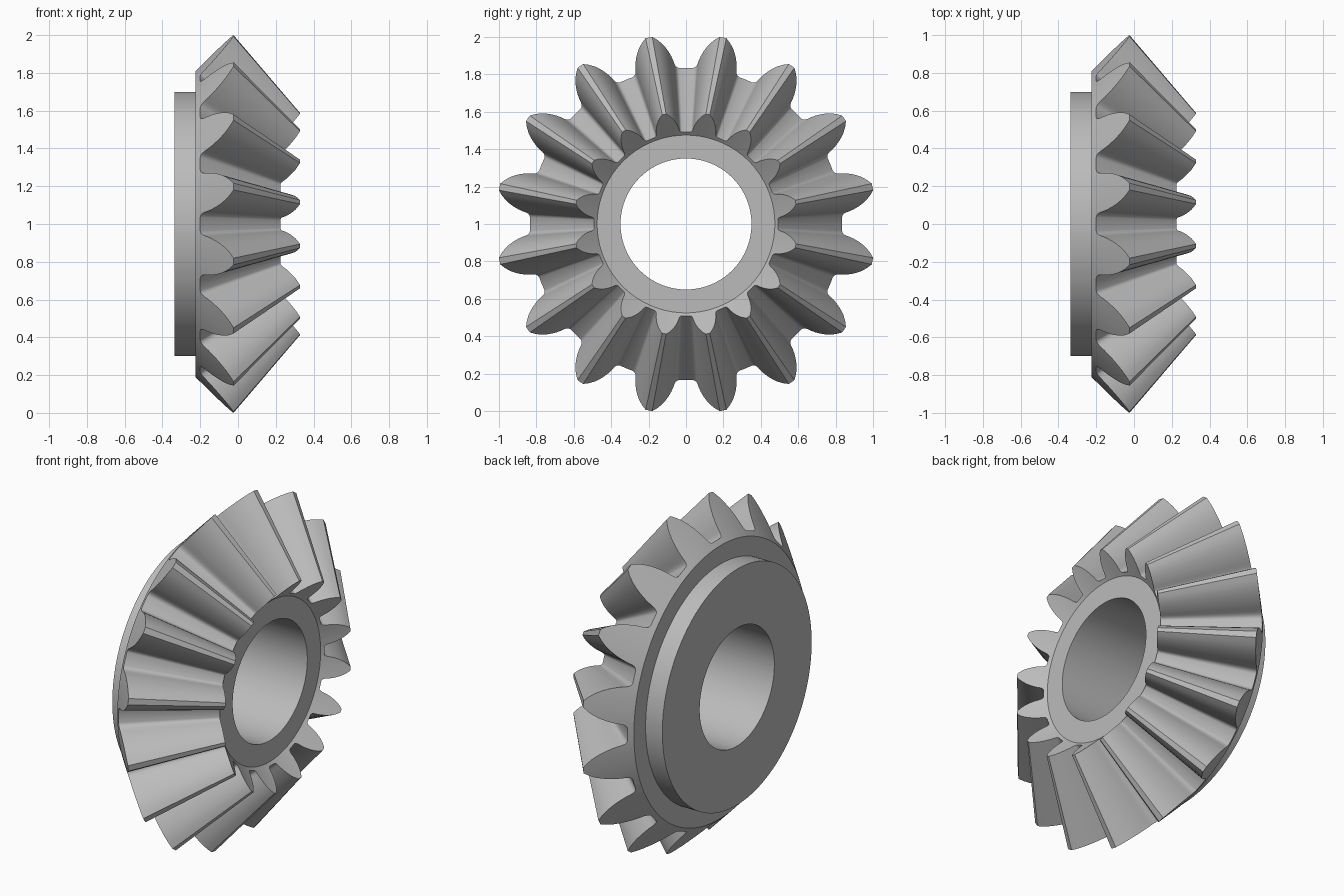
import bpy, bmesh
from math import sin, cos, pi

cube = bpy.data.objects.get("Cube")
if cube:
    bpy.data.objects.remove(cube, do_unlink=True)

steel = bpy.data.materials.new("grey steel")
steel.use_nodes = True
colour = (0.5, 0.5, 0.5, 1)
steel.diffuse_color = colour
steel.node_tree.nodes["Principled BSDF"].inputs["Base Color"].default_value = colour

TEETH = 16
APEX = 0.83          # x where all tooth lines meet
INNER = 0.588        # scale of the small tooth end about the apex
ROOT_R, ROOT_X = 0.835, -0.2

# Half tooth: (radius, half width) from root fillet to tip
half = [(0.835, 0.128), (0.838, 0.118), (0.846, 0.110), (0.860, 0.106),
        (0.880, 0.103), (0.900, 0.098), (0.925, 0.089), (0.950, 0.077),
        (0.975, 0.061), (0.997, 0.041), (1.0163, 0.018)]
tooth = [(r, -w / r) for r, w in half] + [(r, w / r) for r, w in reversed(half)]
tooth.append((ROOT_R, pi / TEETH))   # middle of the gap

# Full outline as (radius, angle)
outline = [(r, a + (i + 0.5) * 2 * pi / TEETH) for i in range(TEETH) for r, a in tooth]


def circle(x, radius):
    return [(x, radius, a) for _, a in outline]


def tooth_end(scale):
    """Tooth outline laid on the back cone and scaled towards the apex."""
    ring = []
    for r, a in outline:
        x = ROOT_X + (r - ROOT_R) * 0.973
        ring.append((APEX + (x - APEX) * scale, r * scale, a))
    return ring


# Rings run from the front bore edge, over the teeth, to the back bore edge
rings = [circle(0.21, 0.35), circle(0.21, 0.475),
         tooth_end(INNER), tooth_end(1),
         circle(-0.225, 0.81), circle(-0.225, 0.70),
         circle(-0.335, 0.70), circle(-0.335, 0.35)]

bm = bmesh.new()
loops = [[bm.verts.new((x, r * sin(a), 1 + r * cos(a))) for x, r, a in ring] for ring in rings]
count = len(outline)
for k, near in enumerate(loops):
    far = loops[(k + 1) % len(loops)]
    for i in range(count):
        j = (i + 1) % count
        bm.faces.new((near[i], near[j], far[j], far[i]))
bmesh.ops.recalc_face_normals(bm, faces=bm.faces)

mesh = bpy.data.meshes.new("bevel_gear")
bm.to_mesh(mesh)
bm.free()
mesh.materials.append(steel)
gear = bpy.data.objects.new("bevel_gear", mesh)
bpy.context.collection.objects.link(gear)

bpy.ops.object.select_all(action='DESELECT')
gear.select_set(True)
bpy.context.view_layer.objects.active = gear
bpy.ops.object.shade_smooth_by_angle(angle=pi / 6)
